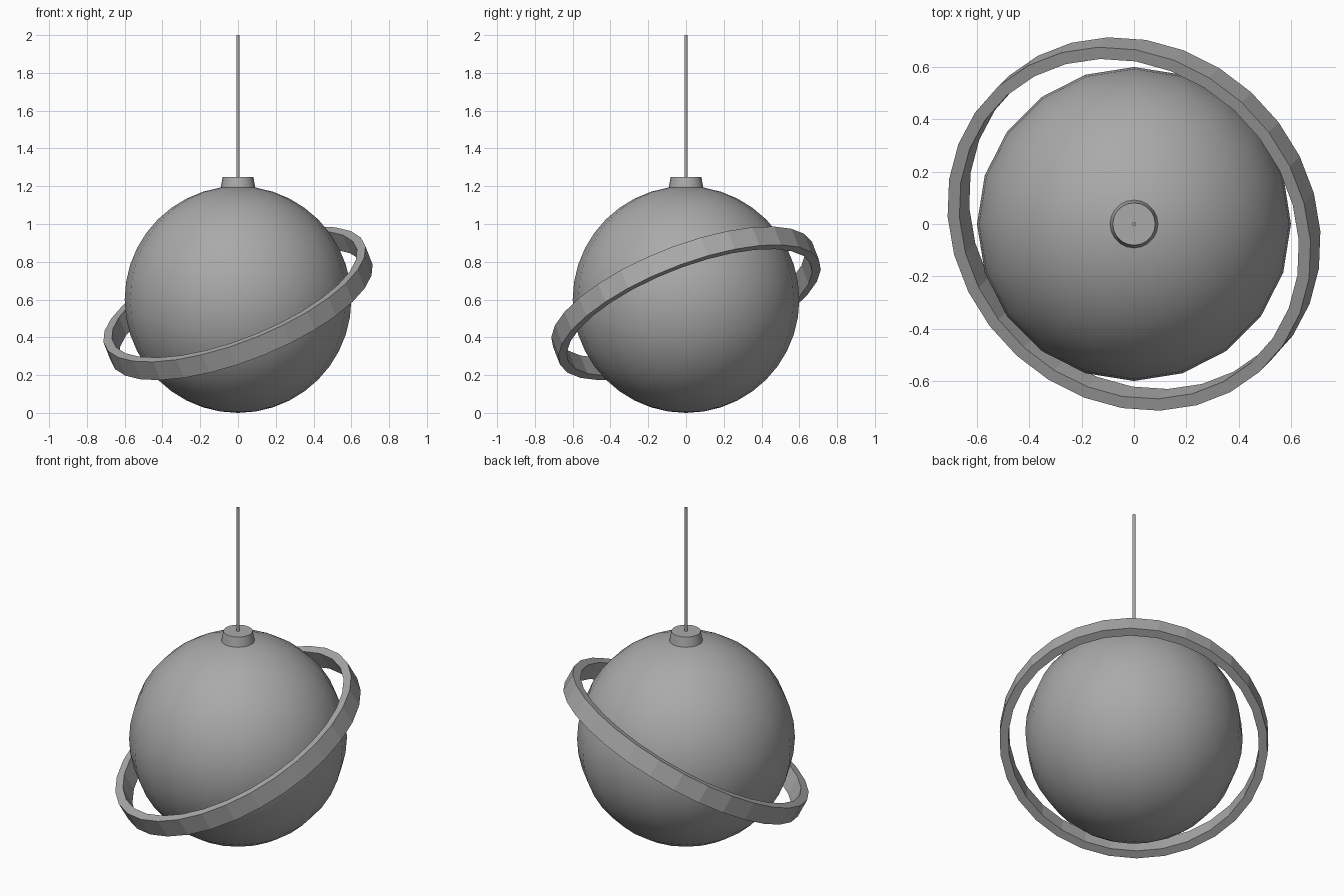
import bpy
import bmesh
from math import pi, cos, sin
from mathutils import Vector

default = bpy.data.objects.get("Cube")
if default:
    bpy.data.objects.remove(default, do_unlink=True)

# Single grey finish
grey = bpy.data.materials.new("plain_grey")
grey.use_nodes = True
colour = (0.4, 0.4, 0.4, 1)
grey.diffuse_color = colour
grey.node_tree.nodes["Principled BSDF"].inputs["Base Color"].default_value = colour


def finish(name, smooth_angle=None):
    """Name the active object, colour it and set its shading."""
    obj = bpy.context.object
    obj.name = obj.data.name = name
    obj.data.materials.clear()
    obj.data.materials.append(grey)
    if smooth_angle:
        bpy.ops.object.shade_smooth_by_angle(angle=smooth_angle)
    return obj


def lathe_ring(name, outer, inner, height, sides):
    """Flat band with a rectangular section, swept round its axis."""
    bm = bmesh.new()
    section = [(outer, -height / 2), (outer, height / 2),
               (inner, height / 2), (inner, -height / 2)]
    loops = []
    for i in range(sides):
        a = 2 * pi * i / sides
        loops.append([bm.verts.new((r * cos(a), r * sin(a), z)) for r, z in section])
    for i, here in enumerate(loops):
        there = loops[(i + 1) % sides]
        for j in range(4):
            k = (j + 1) % 4
            bm.faces.new((here[j], there[j], there[k], here[k]))
    bmesh.ops.recalc_face_normals(bm, faces=bm.faces)
    mesh = bpy.data.meshes.new(name)
    bm.to_mesh(mesh)
    bm.free()
    obj = bpy.data.objects.new(name, mesh)
    bpy.context.collection.objects.link(obj)
    bpy.ops.object.select_all(action='DESELECT')
    obj.select_set(True)
    bpy.context.view_layer.objects.active = obj
    return finish(name)


# Round shade
bpy.ops.mesh.primitive_uv_sphere_add(segments=20, ring_count=20, radius=0.6,
                                     location=(0, 0, 0.6))
finish("globe_shade", pi / 6)

# Tilted band around the shade, high towards the back left
band = lathe_ring("tilted_ring", 0.74, 0.692, 0.11, 30)
band.location = (0, 0, 0.58)
axis = Vector((-0.343, -0.343, 0.875))
band.rotation_mode = 'QUATERNION'
band.rotation_quaternion = Vector((0, 0, 1)).rotation_difference(axis)

# Tapered cap on top of the shade
bpy.ops.mesh.primitive_cone_add(vertices=20, radius1=0.094, radius2=0.081,
                                depth=0.07, location=(0, 0, 1.215))
finish("top_cap", pi / 6)

# Hanging cord
bpy.ops.mesh.primitive_cylinder_add(vertices=12, radius=0.008, depth=0.76,
                                    location=(0, 0, 1.62))
finish("hanging_cord", pi / 4)
